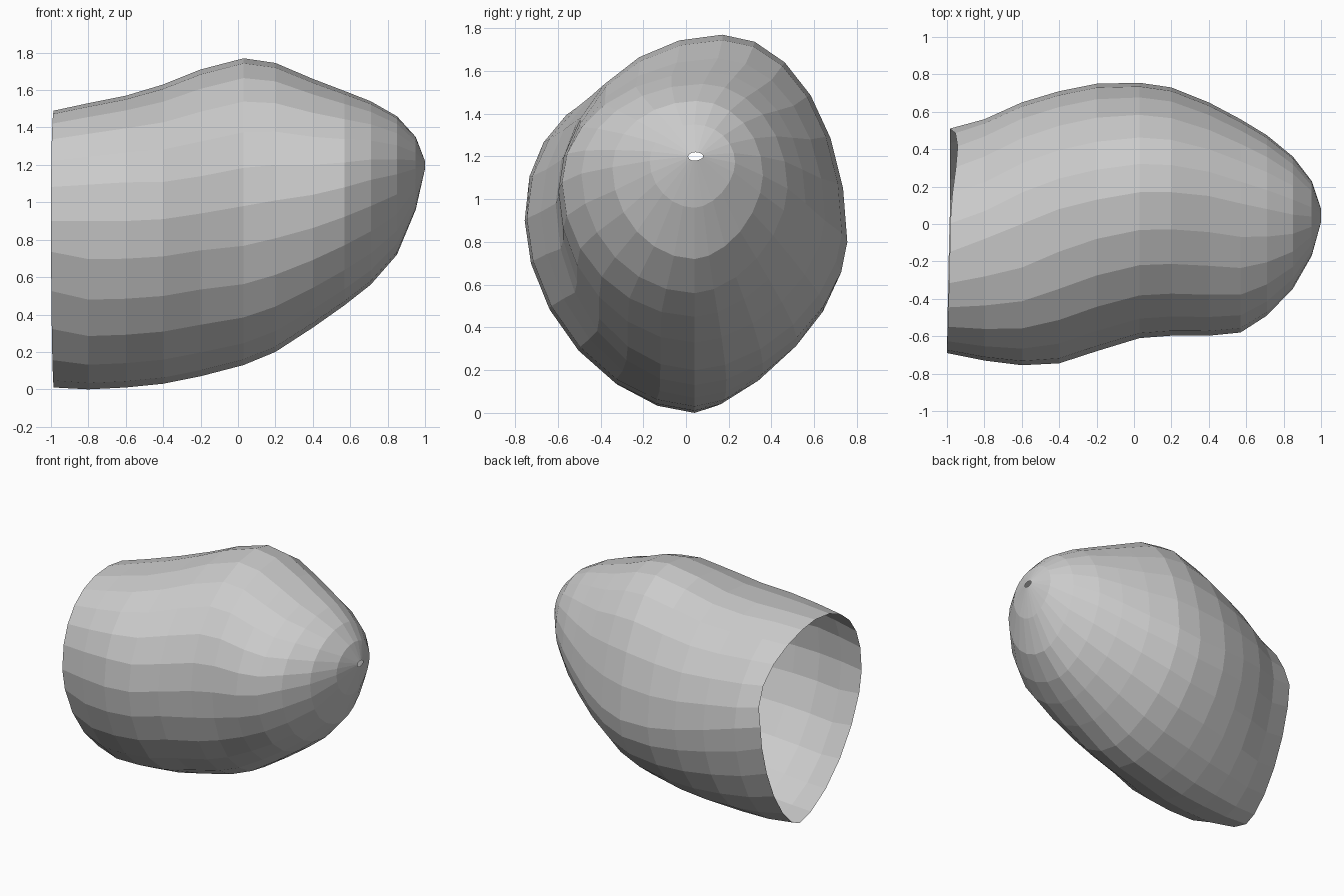
import bpy, bmesh
from math import sin, cos, tau

if "Cube" in bpy.data.objects:
    bpy.data.objects.remove(bpy.data.objects["Cube"])

SIDES = 24

# Cross-sections along x: x, left y, right y, bottom z, top z,
# then y of the top point, z of the left extreme, z of the right extreme
SECTIONS = [
    (-0.985, -0.69, 0.51, 0.01, 1.49, -0.15, 0.90, 0.92),
    (-0.80, -0.73, 0.56, 0.00, 1.53, -0.08, 0.90, 0.88),
    (-0.60, -0.755, 0.65, 0.01, 1.57, 0.00, 0.90, 0.85),
    (-0.40, -0.745, 0.71, 0.03, 1.63, 0.08, 0.91, 0.82),
    (-0.20, -0.68, 0.75, 0.07, 1.71, 0.13, 0.94, 0.80),
    (0.03, -0.61, 0.755, 0.13, 1.77, 0.17, 0.98, 0.80),
    (0.20, -0.597, 0.73, 0.20, 1.745, 0.17, 1.01, 0.84),
    (0.40, -0.597, 0.65, 0.33, 1.66, 0.15, 1.04, 0.90),
    (0.57, -0.58, 0.56, 0.45, 1.595, 0.11, 1.08, 0.98),
    (0.71, -0.49, 0.475, 0.56, 1.54, 0.08, 1.12, 1.05),
    (0.85, -0.345, 0.36, 0.72, 1.46, 0.05, 1.15, 1.11),
    (0.95, -0.17, 0.23, 0.96, 1.35, 0.04, 1.18, 1.17),
    (1.00, 0.01, 0.08, 1.18, 1.22, 0.045, 1.20, 1.20),
]
BOTTOM_Y = 0.04


def fullness(x, upper, right):
    """Curve exponent per quarter: 2 is an ellipse, lower is pinched."""
    if upper:
        if right:
            return 1.85 if x < -0.7 else 2.0
        return 2.3 if x < -0.5 else 2.1 if x < -0.3 else 2.0
    if x < -0.9:
        return 1.6
    return 1.72 if right else (1.82 if x < 0 else 1.95)


def section_ring(bm, index, sec):
    """One closed ring made of four quarter-ellipses that share extremes."""
    x, yl, yr, zb, zt, yt, zl, zr = sec
    ring = []
    for i in range(SIDES):
        a = tau * i / SIDES
        c, s = cos(a), sin(a)
        upper, right = s > -1e-6, c > -1e-6
        cy = yt if upper else BOTTOM_Y
        cz = zr if right else zl
        n = fullness(x, upper, right)
        u, v = abs(c) ** (2 / n), abs(s) ** (2 / n)
        y = cy + ((yr if right else yl) - cy) * u
        z = cz + ((zt if upper else zb) - cz) * v
        px = x
        if index == 0:  # rim bows out at the left, dips at the upper right
            px += -0.015 * max(0, -c) + 0.13 * max(0, c) ** 3 * max(0, s)
        ring.append(bm.verts.new((px, y, z)))
    return ring


# Hollow shell: open at the wide end, with a pinhole at the nose
bm = bmesh.new()
rings = [section_ring(bm, i, s) for i, s in enumerate(SECTIONS)]
for a, b in zip(rings, rings[1:]):
    for i in range(SIDES):
        j = (i + 1) % SIDES
        bm.faces.new((a[i], a[j], b[j], b[i]))
bmesh.ops.recalc_face_normals(bm, faces=bm.faces)

mesh = bpy.data.meshes.new("hollow_shell")
bm.to_mesh(mesh)
bm.free()
bpy.context.collection.objects.link(bpy.data.objects.new("hollow_shell", mesh))
